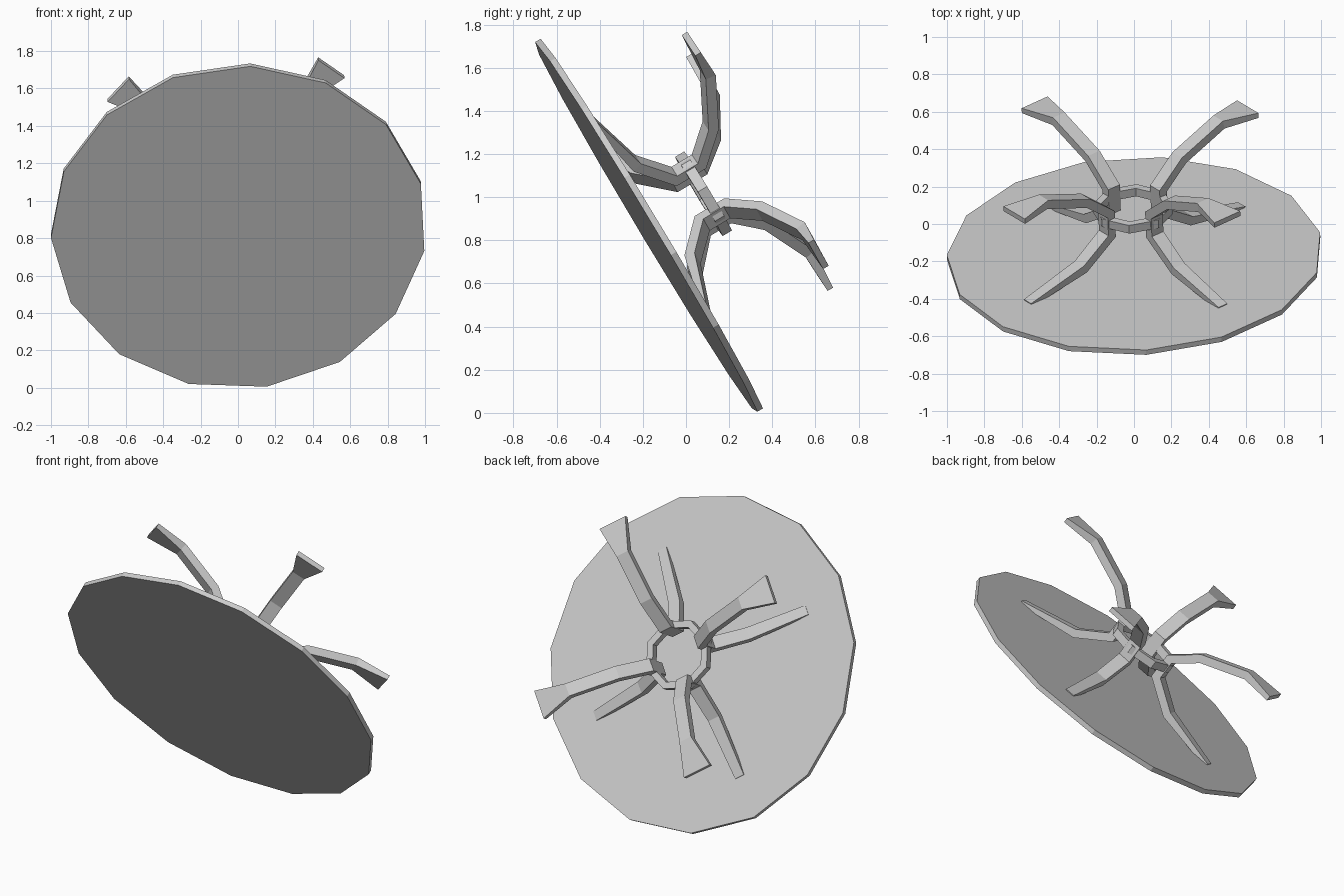
import bpy, bmesh, math
from mathutils import Vector, Matrix

if "Cube" in bpy.data.objects:
    bpy.data.objects.remove(bpy.data.objects["Cube"])

# Tilted table frame: local Z runs from the table top towards the feet
N = Vector((-0.034, 0.857, 0.514)).normalized()
U = (Vector((1, 0, 0)) - N * N.x).normalized()
W = N.cross(U)
FRAME = Matrix.Translation((0.004, -0.172, 0.864)) @ Matrix((U, W, N)).transposed().to_4x4()


def finish(name, bm):
    bmesh.ops.recalc_face_normals(bm, faces=bm.faces)
    mesh = bpy.data.meshes.new(name)
    bm.to_mesh(mesh)
    bm.free()
    obj = bpy.data.objects.new(name, mesh)
    obj.matrix_world = FRAME
    bpy.context.collection.objects.link(obj)
    return obj


def loft(bm, rings, closed):
    """Skin a list of vertex rings; cap the ends unless closed."""
    rings = [[bm.verts.new(p) for p in ring] for ring in rings]
    k = len(rings[0])
    for i in range(len(rings) if closed else len(rings) - 1):
        a, b = rings[i], rings[(i + 1) % len(rings)]
        for j in range(k):
            bm.faces.new((a[j], a[(j + 1) % k], b[(j + 1) % k], b[j]))
    if not closed:
        bm.faces.new(rings[0])
        bm.faces.new(rings[-1])


def polar(r, deg, z):
    a = math.radians(-deg)
    return Vector((r * math.cos(a), r * math.sin(a), z))


# Fifteen-sided table top
bm = bmesh.new()
loft(bm, [[polar(1.006, 86.5 + 24 * i, z) for i in range(15)]
          for z in (-0.015, 0.015)], False)
finish("table_top", bm)

# Octagonal centre ring
LEG_ANGLE = 50.5
bm = bmesh.new()
loft(bm, [[polar(r, LEG_ANGLE + 45 * i, z)
           for r, z in ((0.215, 0.27), (0.215, 0.32), (0.172, 0.32), (0.172, 0.27))]
          for i in range(8)], True)
finish("centre_ring", bm)

# Leg path: radius, height, width, thickness (table bracket to flared foot)
PATH = [(0.74, 0.008, 0.06, 0.025), (0.37, 0.085, 0.075, 0.05),
        (0.18, 0.215, 0.08, 0.05), (0.18, 0.35, 0.08, 0.05),
        (0.33, 0.48, 0.08, 0.05), (0.61, 0.588, 0.08, 0.05),
        (0.81, 0.587, 0.18, 0.03)]


def leg(name, deg):
    pts = [Vector((p[0], p[1])) for p in PATH]
    side = polar(1, deg + 90, 0)
    rings = []
    for i, (r, z, w, t) in enumerate(PATH):
        d1 = (pts[i] - pts[max(i - 1, 0)]) if i else pts[1] - pts[0]
        d2 = (pts[i + 1] - pts[i]) if i < len(pts) - 1 else d1
        d1, d2 = d1.normalized(), d2.normalized()
        tan = (d1 + d2).normalized()
        off = Vector((-tan.y, tan.x)) * (t / 2 / tan.dot(d1))
        ring = []
        for sw, st in ((-1, -1), (1, -1), (1, 1), (-1, 1)):
            p = pts[i] + off * st
            ring.append(polar(p.x, deg, p.y) + side * (sw * w / 2))
        rings.append(ring)
    bm = bmesh.new()
    loft(bm, rings, False)
    finish(name, bm)


# Four legs around the ring
for i in range(4):
    leg(f"leg_{i + 1}", LEG_ANGLE + 90 * i)
